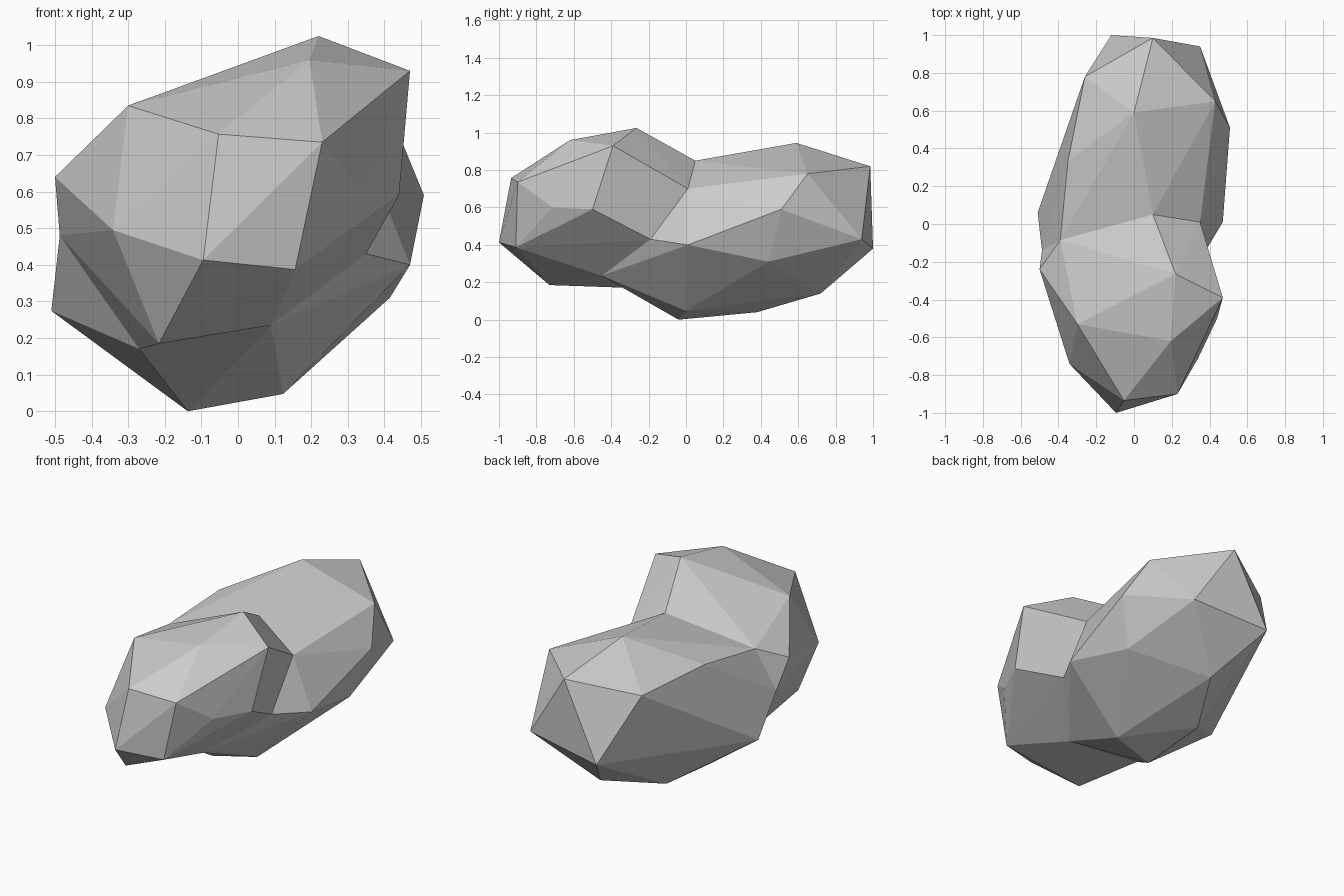
import bpy
import bmesh

default_cube = bpy.data.objects.get("Cube")
if default_cube:
    bpy.data.objects.remove(default_cube, do_unlink=True)

# Single matte stone colour
stone = bpy.data.materials.new("stone grey")
stone.use_nodes = True
colour = (0.6, 0.6, 0.6, 1)
stone.diffuse_color = colour
shader = next(n for n in stone.node_tree.nodes if n.type == "BSDF_PRINCIPLED")
shader.inputs["Base Color"].default_value = colour
shader.inputs["Roughness"].default_value = 1

# Corners of the narrow waist, shared by both lobes
waist = [
    (.1, .05, .85), (.35, .01, .7), (.35, -.19, .43), (.09, -.45, .235),
    (-.27, -.3, .17), (-.487, -.14, .48), (-.39, -.085, .72),
]

# Corners of the front lobe: crown, brow, nose and underside
front_corners = [
    (.22, -.265, 1.025), (.47, -.39, .93), (.195, -.62, .96),
    (0, -.57, .893), (-.3, -.53, .835), (-.5, -.24, .64),
    (.44, -.5, .59), (.337, -.715, .6), (.23, -.9, .735),
    (-.053, -.935, .757), (-.342, -.74, .495), (-.095, -1, .413),
    (.156, -.91, .387), (-.216, -.73, .185),
]

# Corners of the back lobe: ridge, sides, tail and base
back_corners = [
    (0, .59, .945), (-.35, .33, .775), (-.26, .78, .74), (.1, .985, .82),
    (.43, .65, .78), (.508, .51, .59), (.47, .01, .4), (-.51, .06, .274),
    (-.31, .52, .37), (.35, .94, .43), (-.12, 1, .38), (.415, .44, .31),
    (.05, .72, .14), (-.14, .38, .04), (-.137, -.04, 0), (.123, 0, .047),
]


def faceted_lobe(name, corners):
    """Wrap flat facets tightly around a set of corners."""
    bm = bmesh.new()
    for corner in corners:
        bm.verts.new(corner)
    hull = bmesh.ops.convex_hull(bm, input=bm.verts[:])
    loose = set(hull["geom_interior"]) | set(hull["geom_unused"])
    loose = [v for v in loose if isinstance(v, bmesh.types.BMVert)]
    bmesh.ops.delete(bm, geom=loose, context="VERTS")
    bmesh.ops.recalc_face_normals(bm, faces=bm.faces[:])
    mesh = bpy.data.meshes.new(name)
    bm.to_mesh(mesh)
    bm.free()
    mesh.materials.append(stone)
    lobe = bpy.data.objects.new(name, mesh)
    bpy.context.collection.objects.link(lobe)
    return lobe


boulder = faceted_lobe("boulder", front_corners + waist)
back_lobe = faceted_lobe("back_lobe", back_corners + waist)

# Fuse both lobes into one solid stone
union = boulder.modifiers.new("join lobes", "BOOLEAN")
union.operation = "UNION"
union.solver = "EXACT"
union.object = back_lobe
bpy.context.view_layer.objects.active = boulder
bpy.ops.object.modifier_apply(modifier=union.name)
bpy.data.objects.remove(back_lobe, do_unlink=True)

# Keep every facet flat
for polygon in boulder.data.polygons:
    polygon.use_smooth = False
